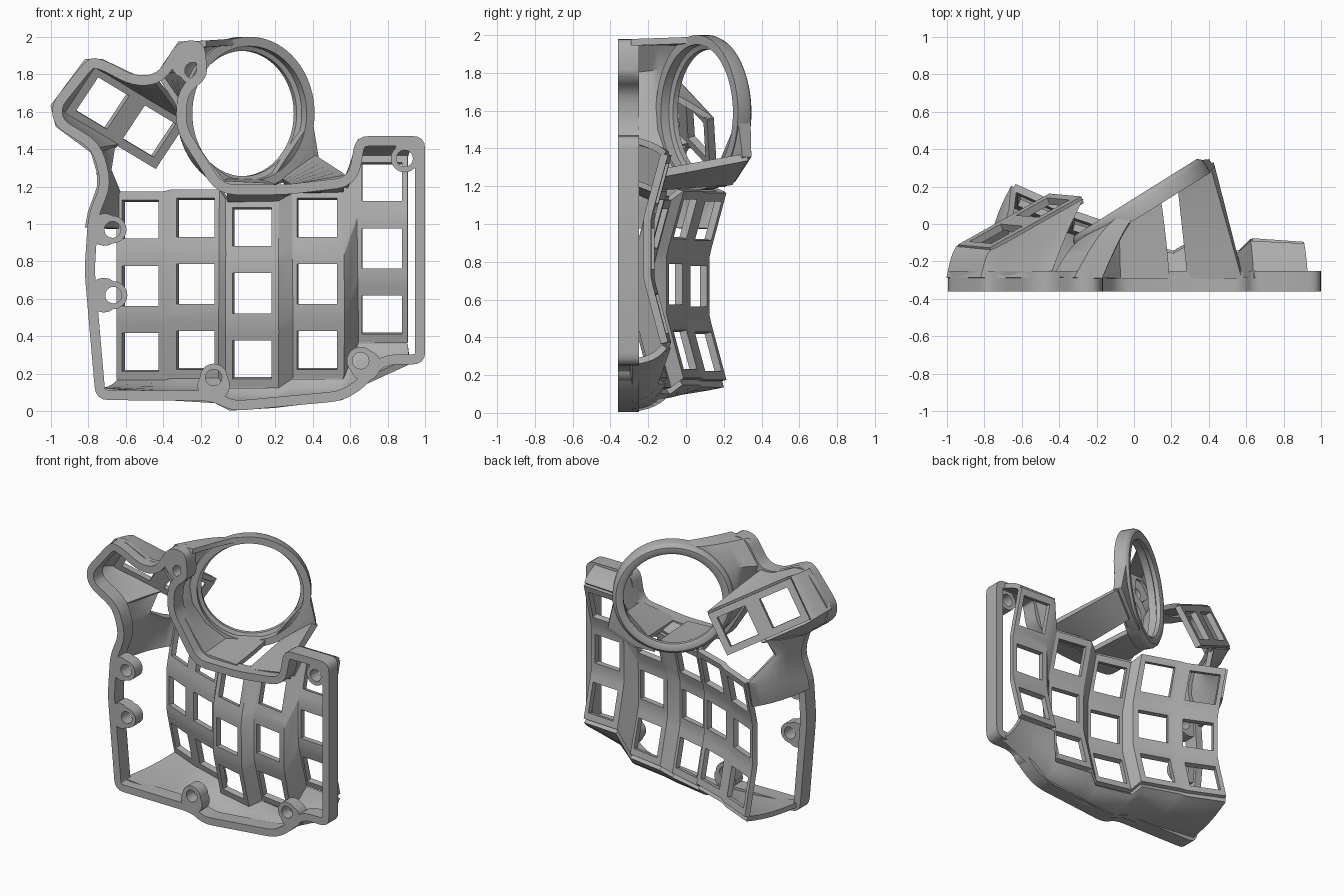
import bpy, bmesh, math
from mathutils import Vector as V

if "Cube" in bpy.data.objects:
    bpy.data.objects.remove(bpy.data.objects["Cube"])

mat = bpy.data.materials.new("plain grey")
mat.diffuse_color = (0.42, 0.42, 0.42, 1)
mat.use_nodes = True
mat.node_tree.nodes["Principled BSDF"].inputs["Base Color"].default_value = mat.diffuse_color
BASE = -0.36


def finish(name, bm, thick=0, angle=35):
    bmesh.ops.recalc_face_normals(bm, faces=bm.faces)
    me = bpy.data.meshes.new(name)
    bm.to_mesh(me)
    bm.free()
    me.materials.append(mat)
    ob = bpy.data.objects.new(name, me)
    bpy.context.collection.objects.link(ob)
    bpy.ops.object.select_all(action='DESELECT')
    ob.select_set(True)
    bpy.context.view_layer.objects.active = ob
    if thick:
        mod = ob.modifiers.new("thickness", 'SOLIDIFY')
        mod.thickness, mod.offset = thick, 0
        bpy.ops.object.modifier_apply(modifier=mod.name)
    bpy.ops.object.shade_smooth_by_angle(angle=math.radians(angle))
    return ob


def at(x, z, y=-0.29):
    return V((x, y, z))


def loft(name, a, b, thick=0.035, steps=6, bulge=(0, 0, 0)):
    """Skin between two point chains, optionally bowed outwards."""
    bm = bmesh.new()
    rows = []
    for i in range(steps + 1):
        t = i / steps
        rows.append([bm.verts.new(p.lerp(q, t) + V(bulge) * math.sin(math.pi * t))
                     for p, q in zip(a, b)])
    for r, s in zip(rows, rows[1:]):
        for i in range(len(r) - 1):
            bm.faces.new((r[i], r[i + 1], s[i + 1], s[i]))
    return finish(name, bm, thick)


def key_sheet(name, columns, hw, hh, hole, thick):
    """Columns of square key frames joined by bridging faces; returns corner points."""
    bm = bmesh.new()
    chains = []
    for col in columns:
        left, right = [], []
        for c, u, v in col:
            def quad(w, h):
                return [bm.verts.new(c + u * w * i + v * h * j)
                        for i, j in ((-1, -1), (1, -1), (1, 1), (-1, 1))]
            o, n = quad(hw, hh), quad(hole, hole)
            for i in range(4):
                k = (i + 1) % 4
                bm.faces.new((o[i], o[k], n[k], n[i]))
            if left:
                bm.faces.new((left[-1], right[-1], o[1], o[0]))
            left += [o[0], o[3]]
            right += [o[1], o[2]]
        chains.append((left, right))
    for (_, r), (l, _) in zip(chains, chains[1:]):
        for i in range(len(r) - 1):
            bm.faces.new((r[i], l[i], l[i + 1], r[i + 1]))
    pts = [([p.co.copy() for p in l], [p.co.copy() for p in r]) for l, r in chains]
    finish(name, bm, thick, 20)
    return pts


def rounded(pts, radius):
    out = []
    for i, p in enumerate(pts):
        a, b = pts[i - 1] - p, pts[(i + 1) % len(pts)] - p
        s = p + a.normalized() * min(radius, a.length * 0.45)
        e = p + b.normalized() * min(radius, b.length * 0.45)
        for k in range(5):
            t = k / 4
            out.append(s * (1 - t) ** 2 + p * 2 * t * (1 - t) + e * t * t)
    return out


# Curved key well: five columns of three keys, the middle one set deeper
columns = []
for x, y, z, tilt in ((-0.515, 0.05, 0.67, 24), (-0.22, -0.073, 0.68, 19),
                      (0.08, -0.218, 0.63, 14), (0.425, -0.23, 0.68, 9),
                      (0.77, -0.195, 0.87, 4)):
    t = math.radians(tilt)
    u = V((math.cos(t), -math.sin(t), 0))
    col = []
    for r in (-1, 0, 1):
        p = math.radians(15 * r)
        col.append((V((x, y + 0.05 * abs(r), z + 0.35 * r)), u, V((0, math.sin(p), math.cos(p)))))
    columns.append(col)
well = key_sheet("key_well", columns, 0.138, 0.155, 0.107, 0.04)

# Thumb plate with two keys
along = V((0.774, 0.433, -0.464)).normalized()
across = V((0.55, -0.05, 0.83)).normalized()
c1 = V((-0.73, -0.07, 1.65))
thumb = key_sheet("thumb_plate", [[(c1, across, along), (c1 + along * 0.323, across, along)]],
                  0.155, 0.155, 0.107, 0.04)
t_low, t_high = thumb[0]

# Flat base rim following the outline
outline = [(-0.82, 0.75), (-0.80, 1.05), (-0.73, 1.22), (-0.78, 1.40), (-0.98, 1.52),
           (-1.0, 1.64), (-0.80, 1.89), (-0.72, 1.88), (-0.55, 1.79), (-0.43, 1.80),
           (-0.32, 1.98), (-0.18, 1.98), (-0.16, 1.78), (-0.27, 1.70), (-0.28, 1.52),
           (-0.08, 1.21), (0.25, 1.21), (0.59, 1.25), (0.63, 1.47), (1.0, 1.47),
           (1.0, 0.25), (0.78, 0.25), (0.68, 0.13), (0.56, 0.055), (-0.03, 0.0),
           (-0.14, 0.055), (-0.76, 0.06)]
loop = rounded([V(p) for p in outline], 0.07)
bm = bmesh.new()
rings = []
n = len(loop)
for i, p in enumerate(loop):
    d = (loop[(i + 1) % n] - loop[i - 1]).normalized()
    q = p + V((d.y, -d.x)) * 0.054
    rings.append([bm.verts.new((s.x, y, s.y)) for s, y in
                  ((p, BASE), (p, -0.25), (q, -0.25), (q, BASE))])
for i in range(n):
    a, b = rings[i], rings[(i + 1) % n]
    for k in range(4):
        m = (k + 1) % 4
        bm.faces.new((a[k], b[k], b[m], a[m]))
finish("base_rim", bm)

# Screw bosses: tear-shaped tabs reaching towards the rim
for x, z, aim, reach in ((-0.67, 0.97, 180, 0.7), (-0.665, 0.62, 180, 0.9), (-0.13, 0.18, 270, 0.7),
                         (0.655, 0.27, 315, 0.6), (0.89, 1.35, 45, 0.6), (-0.24, 1.82, 120, 0.9)):
    bm = bmesh.new()
    tube = []
    for i in range(24):
        a = math.tau * i / 24
        ro = 0.074 * (1 + reach * max(0, math.cos(a - math.radians(aim))))
        tube.append([bm.verts.new((x + r * math.cos(a), y, z + r * math.sin(a)))
                     for r, y in ((ro, BASE), (ro, -0.27), (0.044, -0.27), (0.044, BASE))])
    for i in range(24):
        a, b = tube[i], tube[(i + 1) % 24]
        for k in range(4):
            m = (k + 1) % 4
            bm.faces.new((a[k], b[k], b[m], a[m]))
    finish("screw_boss", bm)

# Tilted trackball ring with an inner step
ta = math.radians(32)
e = V((math.cos(ta), math.sin(ta), 0))
nrm = V((-math.sin(ta), math.cos(ta), 0))
centre = V((0.035, 0.10, 1.59))


def on_ring(deg, r=0.39, d=0.0):
    a = math.radians(deg)
    return centre + e * r * math.cos(a) + V((0, 0, r * math.sin(a))) + nrm * d


profile = [(0.41, -0.05), (0.41, 0.02), (0.403, 0.037), (0.385, 0.05), (0.35, 0.05),
           (0.335, 0.04), (0.335, 0.01), (0.36, 0.0), (0.36, -0.05)]
bm = bmesh.new()
sec = [[bm.verts.new(on_ring(i * 5, r, d)) for r, d in profile] for i in range(72)]
for i in range(72):
    a, b = sec[i], sec[(i + 1) % 72]
    for k in range(len(profile)):
        m = (k + 1) % len(profile)
        bm.faces.new((a[k], b[k], b[m], a[m]))
finish("trackball_ring", bm)

# Lower wall from the key well to the rim
edge = [p + V((0, 0, -0.018)) for l, r in well for p in (l[0], r[0])]
foot = [(-0.74, 0.11), (-0.40, 0.075), (-0.36, 0.075), (-0.12, 0.06), (-0.04, 0.02),
        (0.20, 0.035), (0.28, 0.045), (0.55, 0.075), (0.68, 0.16), (0.92, 0.27)]
loft("lower_wall", [at(*p) for p in foot], edge, bulge=(0, 0.02, -0.015))

# Wall above the middle columns and around the top of the outer column
loft("upper_wall", [at(-0.06, 1.19), at(0.20, 1.19), at(0.28, 1.19), at(0.57, 1.23)],
     [well[2][0][-1], well[2][1][-1], well[3][0][-1], well[3][1][-1]])
loft("outer_column_cap", [at(0.59, 1.24), at(0.65, 1.44), at(0.93, 1.45)],
     [well[3][1][-1], well[4][0][-1], well[4][1][-1]], bulge=(0, 0.03, 0))

# Side wall from the rim to the first column and thumb plate
col_left = well[0][0]
loft("side_wall", [at(-0.80, 0.98), at(-0.785, 1.06), at(-0.735, 1.20), at(-0.735, 1.27), at(-0.77, 1.39)],
     [col_left[4].lerp(col_left[5], 0.35), col_left[5], V((-0.655, 0.07, 1.215)),
      V((-0.69, -0.06, 1.29)), t_low[0].lerp(t_low[3], 0.55)], bulge=(-0.02, 0.03, 0))

# Thumb housing walls
loft("thumb_housing",
     [at(-0.77, 1.39), at(-0.96, 1.53), at(-0.985, 1.63), at(-0.81, 1.865), at(-0.73, 1.865),
      at(-0.55, 1.78), at(-0.45, 1.78)],
     [t_low[0].lerp(t_low[3], 0.6), t_low[0].lerp(t_low[3], 0.1), t_low[0], t_high[0],
      t_high[0].lerp(t_high[3], 0.15), t_high[0].lerp(t_high[3], 0.6), t_high[3]], bulge=(0, 0.025, 0))

# Hood from the rim up to the trackball ring
loft("ring_hood",
     [at(-0.17, 1.962), at(-0.31, 1.96), at(-0.42, 1.80), at(-0.32, 1.65), at(-0.29, 1.50),
      at(-0.18, 1.34), at(-0.08, 1.215), at(0.19, 1.20)],
     [on_ring(a) for a in (86, 110, 140, 170, 195, 220, 248, 288)], bulge=(0, 0.04, 0))

# Chin: a sloping strut and a solid lip joining it to the ring
tip, heel = V((0.415, 0.325, 1.355)), V((0.24, 0.24, 1.225))
loft("chin", [at(0.29, 1.19), at(0.58, 1.24)], [heel, tip], thick=0.045)
bm = bmesh.new()
for a in (-72, -58, -44, -30, -16, -4):
    for d in (-0.045, 0.035):
        bm.verts.new(on_ring(a, 0.4, d))
for p in (tip, heel, V((0.13, 0.18, 1.195))):
    for d in (-0.03, 0.025):
        bm.verts.new(p + nrm * d)
hull = bmesh.ops.convex_hull(bm, input=bm.verts)
bmesh.ops.delete(bm, geom=[g for g in hull["geom_interior"] if isinstance(g, bmesh.types.BMVert)],
                 context='VERTS')
finish("chin_lip", bm)
